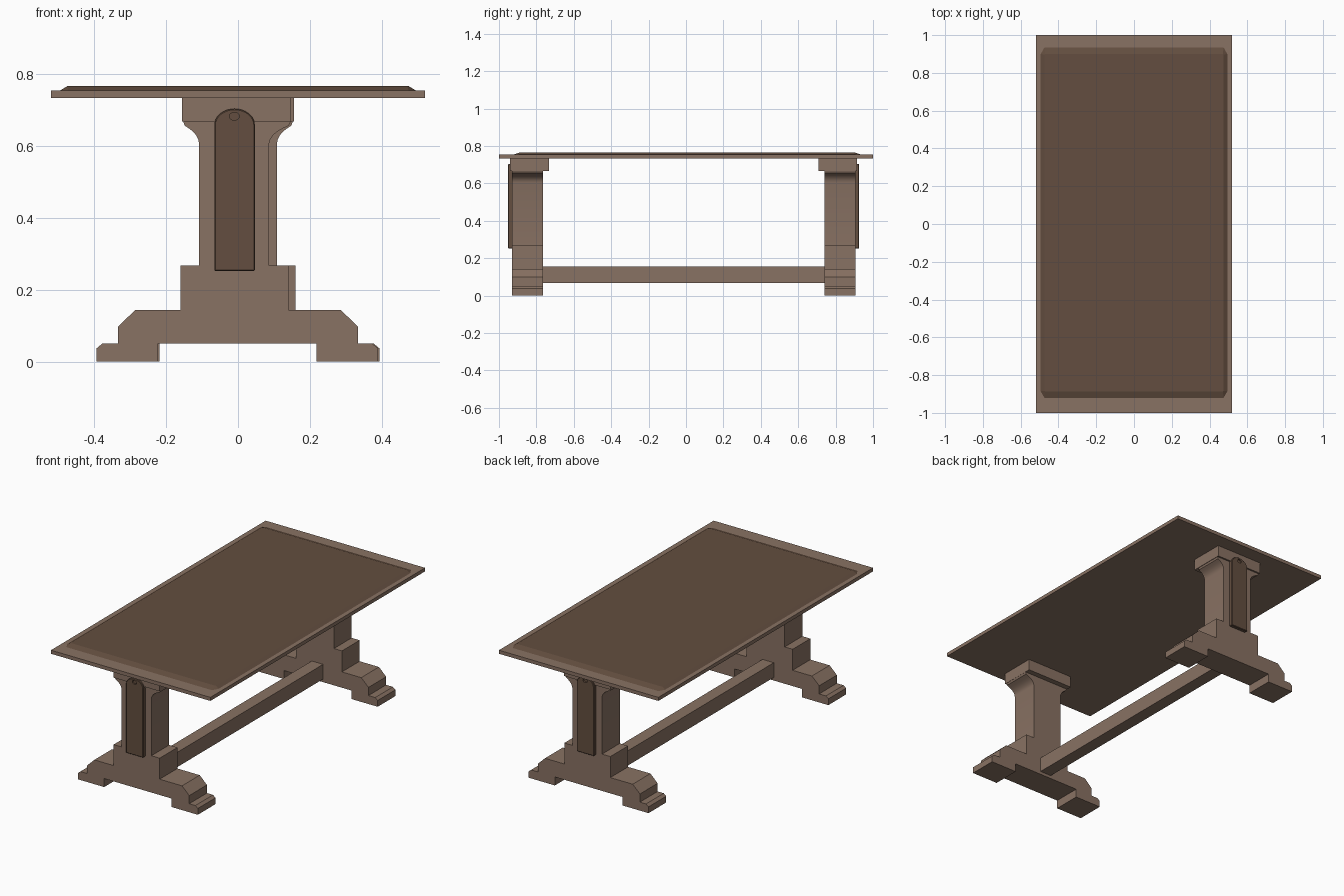
import bpy, bmesh, math
from mathutils import Matrix, Vector

if "Cube" in bpy.data.objects:
    bpy.data.objects.remove(bpy.data.objects["Cube"])


def material(name, rgb):
    m = bpy.data.materials.new(name)
    m.diffuse_color = (*rgb, 1)
    m.use_nodes = True
    m.node_tree.nodes["Principled BSDF"].inputs["Base Color"].default_value = m.diffuse_color
    return m


LIGHT = material("light_wood", (0.25, 0.168, 0.125))
DARK = material("dark_wood", (0.125, 0.076, 0.05))


def finish(name, bm, mat):
    bmesh.ops.recalc_face_normals(bm, faces=bm.faces)
    mesh = bpy.data.meshes.new(name)
    bm.to_mesh(mesh)
    bm.free()
    obj = bpy.data.objects.new(name, mesh)
    bpy.context.collection.objects.link(obj)
    if mat:
        mesh.materials.append(mat)
    return obj


def extrude(name, pts, y0, y1, mat):
    """Extrude an (x, z) outline from y0 to y1."""
    bm = bmesh.new()
    face = bm.faces.new([bm.verts.new((x, y0, z)) for x, z in pts])
    geo = bmesh.ops.extrude_face_region(bm, geom=[face])["geom"]
    bmesh.ops.translate(bm, vec=(0, y1 - y0, 0),
                        verts=[v for v in geo if isinstance(v, bmesh.types.BMVert)])
    return finish(name, bm, mat)


def rect(x0, x1, z0, z1):
    return [(x0, z0), (x1, z0), (x1, z1), (x0, z1)]


def apply_modifier(obj, mod):
    bpy.ops.object.select_all(action='DESELECT')
    bpy.context.view_layer.objects.active = obj
    obj.select_set(True)
    bpy.ops.object.modifier_apply(modifier=mod.name)


# Table top
extrude("table_top", rect(-0.52, 0.52, 0.733, 0.754), -1, 1, LIGHT)


# Raised panel with chamfered rim and clipped corners
def clipped(hx, hy, cx, cy, z):
    return [(x, y + 0.007, z) for x, y in (
        (hx, cy - hy), (hx, hy - cy), (hx - cx, hy), (cx - hx, hy),
        (-hx, hy - cy), (-hx, cy - hy), (cx - hx, -hy), (hx - cx, -hy))]


bm = bmesh.new()
for ring in (clipped(0.494, 0.928, 0.02, 0.035, 0.754), clipped(0.474, 0.893, 0.003, 0.003, 0.766)):
    for co in ring:
        bm.verts.new(co)
bm.verts.ensure_lookup_table()
v = list(bm.verts)
bm.faces.new(v[:8])
bm.faces.new(v[8:])
for i in range(8):
    j = (i + 1) % 8
    bm.faces.new((v[i], v[j], v[8 + j], v[8 + i]))
finish("raised_panel", bm, DARK)

# Stretcher beam between the trestles
extrude("stretcher", rect(-0.037, 0.037, 0.068, 0.155), -0.78, 0.755, LIGHT)

# Front trestle
Y0, Y1 = -0.93, -0.765
trestle = []

# Sill with stepped base block
trestle.append(extrude("sill", [
    (-0.333, 0.05), (0.333, 0.05), (0.333, 0.098), (0.286, 0.143), (0.14, 0.143), (0.14, 0.267),
    (-0.16, 0.267), (-0.16, 0.143), (-0.286, 0.143), (-0.333, 0.098)], Y0, Y1, LIGHT))

# Feet with a chamfered toe
for side, label in ((-1, "left"), (1, "right")):
    trestle.append(extrude("foot_" + label, [
        (side * x - 0.002, z) for x, z in
        ((0.22, 0), (0.391, 0), (0.391, 0.037), (0.375, 0.05), (0.22, 0.05))], Y0, Y1, LIGHT))

# Column flaring out towards the cap
flare = [(0, 0.605), (0.003, 0.618), (0.009, 0.629), (0.018, 0.639), (0.029, 0.647), (0.044, 0.656), (0.048, 0.667)]
right = [(0.086 + d * 1.25, z) for d, z in flare]
left = [(-0.108 - d * 0.92, z) for d, z in flare]
column = extrude("column", [(-0.108, 0.267), (0.086, 0.267)] + right + left[::-1], Y0, Y1, LIGHT)
trestle.append(column)

# Cap block under the top
trestle.append(extrude("cap", rect(-0.155, 0.147, 0.667, 0.733), -0.94, -0.733, LIGHT))

# Round-headed outer plank with a peg hole
arch = [(-0.0095 + 0.0565 * math.cos(a), 0.657 + 0.046 * math.sin(a))
        for a in (math.pi * i / 16 for i in range(17))]
plank = extrude("plank", [(-0.066, 0.252), (0.047, 0.252)] + arch, -0.951, -0.928, DARK)
bev = plank.modifiers.new("bevel", 'BEVEL')
bev.width, bev.segments, bev.limit_method = 0.003, 1, 'ANGLE'
apply_modifier(plank, bev)
cutter = extrude("peg_hole_cutter", [
    (-0.01 + 0.014 * math.cos(a), 0.682 + 0.011 * math.sin(a))
    for a in (math.tau * i / 16 for i in range(16))], -0.97, -0.942, None)
cutter.hide_render = True
hole = plank.modifiers.new("hole", 'BOOLEAN')
hole.object, hole.operation, hole.solver = cutter, 'DIFFERENCE', 'EXACT'
apply_modifier(plank, hole)
bpy.data.objects.remove(cutter)
trestle.append(plank)

# Smooth the curved parts, keeping hard edges
bpy.ops.object.select_all(action='DESELECT')
for o in (column, plank):
    o.select_set(True)
bpy.context.view_layer.objects.active = column
bpy.ops.object.shade_smooth_by_angle(angle=math.radians(30))

# Back trestle: the front one turned half way round
pivot = Vector((0, -0.0125, 0))
turn = Matrix.Translation(pivot) @ Matrix.Rotation(math.pi, 4, 'Z') @ Matrix.Translation(-pivot)
for o in trestle:
    c = o.copy()
    c.data = o.data.copy()
    c.data.transform(turn)
    c.name = "back_" + o.name
    o.name = "front_" + o.name
    bpy.context.collection.objects.link(c)
